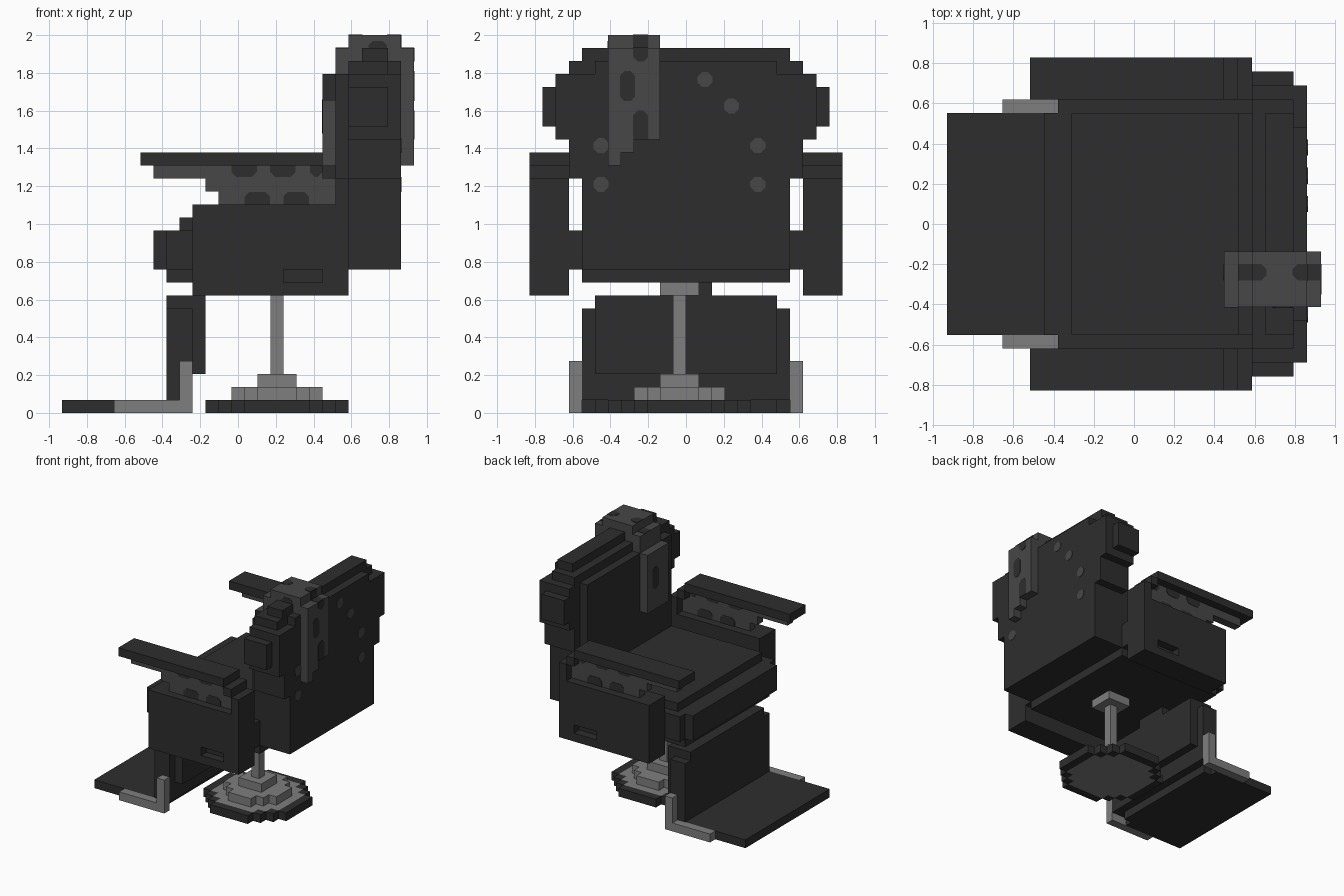
import bpy, bmesh, math

cube = bpy.data.objects.get("Cube")
if cube:
    bpy.data.objects.remove(cube)

U = 2 / 29                        # one block
ORIGIN = (13.5, 12, 0)            # grid point that sits on the world origin


def make_material(name, value):
    m = bpy.data.materials.new(name)
    m.use_nodes = True
    col = (value, value, value, 1)
    m.diffuse_color = col
    bsdf = m.node_tree.nodes["Principled BSDF"]
    bsdf.inputs["Base Color"].default_value = col
    bsdf.inputs["Roughness"].default_value = 0.8
    return m


DARK = make_material("dark leather", 0.027)
CLOTH = make_material("grey cloth", 0.063)
METAL = make_material("light metal", 0.21)


def finish(name, bm, mat):
    bmesh.ops.recalc_face_normals(bm, faces=bm.faces)
    me = bpy.data.meshes.new(name)
    bm.to_mesh(me)
    bm.free()
    me.materials.append(mat)
    ob = bpy.data.objects.new(name, me)
    bpy.context.collection.objects.link(ob)
    return ob


def blocks(name, mat, boxes, flip=False):
    """Boxes are (x0, x1, y0, y1, z0, z1) in grid units; flip mirrors across y."""
    bm = bmesh.new()
    for x0, x1, y0, y1, z0, z1 in boxes:
        if flip:
            y0, y1 = 24 - y1, 24 - y0
        lo, hi = (x0, y0, z0), (x1, y1, z1)
        for v in bmesh.ops.create_cube(bm, size=1)["verts"]:
            v.co = [((lo[k] if v.co[k] < 0 else hi[k]) - ORIGIN[k]) * U for k in range(3)]
    return finish(name, bm, mat)


def disc(name, mat, half_widths, z0, z1):
    """Stepped disc on the pedestal axis; half_widths go from the middle row outward."""
    boxes = []
    for d, h in enumerate(half_widths):
        for s in {d, -d}:
            boxes.append((16.5 - h, 16.5 + h, 11 + s, 12 + s, z0, z1))
    return blocks(name, mat, boxes)


def plate(name, mat, axis, pos, a, b, chamfer=0.025, lo=True, hi=True, along=1):
    """Thin chamfered plate facing an axis. a, b are world ranges on the other two axes;
    lo / hi tell which ends (measured on range number 'along') have cut corners."""
    (a0, a1), (b0, b1), c = a, b, chamfer
    pts = []
    for pa, pb, da, db, first in ((a0, b0, 1, 1, 0), (a1, b0, -1, 1, 1),
                                  (a1, b1, -1, -1, 0), (a0, b1, 1, -1, 1)):
        at_low = (db if along else da) > 0
        if lo if at_low else hi:
            pair = [(pa, pb + c * db), (pa + c * da, pb)]
            pts += pair[::-1] if first else pair
        else:
            pts.append((pa, pb))
    bm = bmesh.new()
    others = [k for k in range(3) if k != axis]

    def vert(p, q):
        co = [0, 0, 0]
        co[axis], co[others[0]], co[others[1]] = q, p[0], p[1]
        return bm.verts.new(co)
    t = 0.003
    r1 = [vert(p, pos - t) for p in pts]
    r2 = [vert(p, pos + t) for p in pts]
    bm.faces.new(r1)
    bm.faces.new(r2)
    for i in range(len(pts)):
        j = (i + 1) % len(pts)
        bm.faces.new((r1[i], r1[j], r2[j], r2[i]))
    return finish(name, bm, mat)


# Pedestal
blocks("base_rim", DARK, [
    b for d, h, n in ((0, 5.5, 4.5), (1, 5.5, 4.5), (2, 5.5, 4.5), (3, 4.5, 3.5), (4, 3.5, 2.5))
    for s in {d, -d}
    for b in ((16.5 - h, 16.5 - n, 11 + s, 12 + s, 0, 1), (16.5 + n, 16.5 + h, 11 + s, 12 + s, 0, 1))
] + [(14, 19, y, y + 1, 0, 1) for y in (6, 16)])
disc("base_disc", METAL, (4.5, 4.5, 4.5, 3.5, 2.5), 0, 1)
disc("base_step", METAL, (3.5, 3.5, 2.5, 1.5), 1, 2)
disc("base_hub", METAL, (1.5, 1.5), 2, 3)
blocks("pedestal_pole", METAL, [(16, 17, 11, 12, 3, 9)])
disc("pole_cap", METAL, (1.5, 1.5), 9, 10)

# Seat
blocks("seat_base", DARK, [(8, 22, 4, 20, 10, 11)])
blocks("seat_frame", DARK, [(8, 22, 3, 21, 11, 14)])
blocks("seat_front_roll", DARK, [(7, 8, 4, 20, 11, 14)])
blocks("seat_cushion", DARK, [(9, 22, 4, 20, 14, 15)])

# Leg rest and foot plate
blocks("leg_rest_hanger", DARK, [(10, 11, 10, 14, 9, 10)])
blocks("leg_rest_panel", DARK, [(8, 10, 4, 20, 1, 8), (8, 10, 5, 19, 8, 9)])
blocks("leg_rest_back", DARK, [(10, 11, 5, 19, 3, 9)])
blocks("foot_plate", DARK, [(0, 8, 4, 20, 0, 1), (8, 9, 5, 19, 0, 1)])

# Backrest
blocks("backrest_body", DARK, [(22, 26, 4, 20, 11, 26), (22, 26, 3, 4, 18, 26),
                               (22, 26, 20, 21, 18, 26)])
blocks("backrest_cushion", DARK, [(21, 22, 4, 20, 15, 26)])
blocks("backrest_top_roll", DARK, [(22, 25, 3, 21, 26, 27), (25, 26, 5, 19, 26, 27),
                                   (23, 25, 4, 20, 27, 28)])

# Parts on both sides
for side, flip in (("right", False), ("left", True)):
    sy = 1 if flip else -1
    blocks(side + "_backrest_wing", DARK, [(22, 26, 2, 3, 21, 26), (22, 25, 1, 2, 22, 25)], flip)
    blocks(side + "_foot_bracket", METAL, [(4, 10, 3, 4, 0, 1), (9, 10, 3, 4, 1, 4)], flip)
    # arm body with a recessed slot on the outside
    blocks(side + "_arm_body", DARK, [(10, 22, 1, 3, 9, 16), (10, 17, 0, 1, 9, 16),
                                      (20, 22, 0, 1, 9, 16), (17, 20, 0, 1, 9, 10),
                                      (17, 20, 0, 1, 11, 16)], flip)
    blocks(side + "_arm_post", DARK, [(21, 22, 0, 3, 16, 18), (20, 21, 0, 3, 18, 19)], flip)
    blocks(side + "_arm_pad", DARK, [(6, 20, 0, 3, 19, 20)], flip)
    blocks(side + "_arm_panel", CLOTH, [(7, 20, 1, 2, 18, 19), (11, 21, 1, 2, 17, 18),
                                        (12, 21, 1, 2, 16, 17)], flip)
    # dark spots on both faces of the arm panel
    for grid_y in (11, 10):
        y = sy * grid_y * U
        for x0, x1 in ((-0.035, 0.10), (0.17, 0.305), (0.38, 0.448)):
            plate(side + "_panel_upper_spot", DARK, 1, y, (x0, x1), (1.25, 19 * U), hi=False)
        for x0 in (0.035, 0.24):
            plate(side + "_panel_lower_spot", DARK, 1, y, (x0, x0 + 0.135), (16 * U, 1.17), lo=False)

# Towel draped over the backrest
blocks("towel", CLOTH, [
    (22, 26, 6, 10, 28, 29),
    (21, 22, 6, 10, 26, 28), (20, 21, 6, 10, 19, 26),
    (22, 23, 6, 10, 27, 28), (25, 27, 6, 10, 27, 28),
    (26, 27, 6, 10, 21, 27), (26, 27, 6, 8, 20, 21), (26, 27, 6, 7, 19, 20)])
back, top = 13.5 * U, 28 * U
spot_y = (-0.28, -0.2)
plate("towel_back_spot", DARK, 0, back, (-0.35, -0.27), (1.65, 1.81))
plate("towel_back_low_spot", DARK, 0, back, spot_y, (21 * U, 1.6), lo=False)
plate("towel_back_high_spot", DARK, 0, back, spot_y, (1.86, top), hi=False)
plate("towel_ridge_spot", DARK, 0, 12.5 * U, spot_y, (top, 29 * U), lo=False, hi=False)
plate("towel_back_step_spot", DARK, 2, top, (12.5 * U, back), spot_y, lo=False, hi=False, along=0)
plate("towel_top_back_spot", DARK, 2, 29 * U, (0.79, 12.5 * U), spot_y, hi=False, along=0)
plate("towel_front_step_spot", DARK, 2, top, (7.5 * U, 8.5 * U), spot_y, lo=False, hi=False, along=0)
plate("towel_top_front_spot", DARK, 2, 29 * U, (8.5 * U, 0.66), spot_y, lo=False, along=0)
plate("towel_ridge_side_spot", DARK, 1, -6 * U, (0.69, 0.79), (top, 1.97), lo=False)
plate("towel_front_spot", DARK, 0, 6.5 * U, spot_y, (1.48, 1.66))
plate("towel_edge_spot", DARK, 1, -6 * U, (6.5 * U, 7.5 * U), (1.65, 26 * U), lo=False, hi=False)

# Round studs on the back of the backrest
for y, z in ((0.1, 1.765), (0.24, 1.625), (0.38, 1.415), (0.38, 1.21), (-0.45, 1.415), (-0.45, 1.21)):
    plate("back_stud", CLOTH, 0, 12.5 * U, (y - 0.04, y + 0.04), (z - 0.04, z + 0.04))
